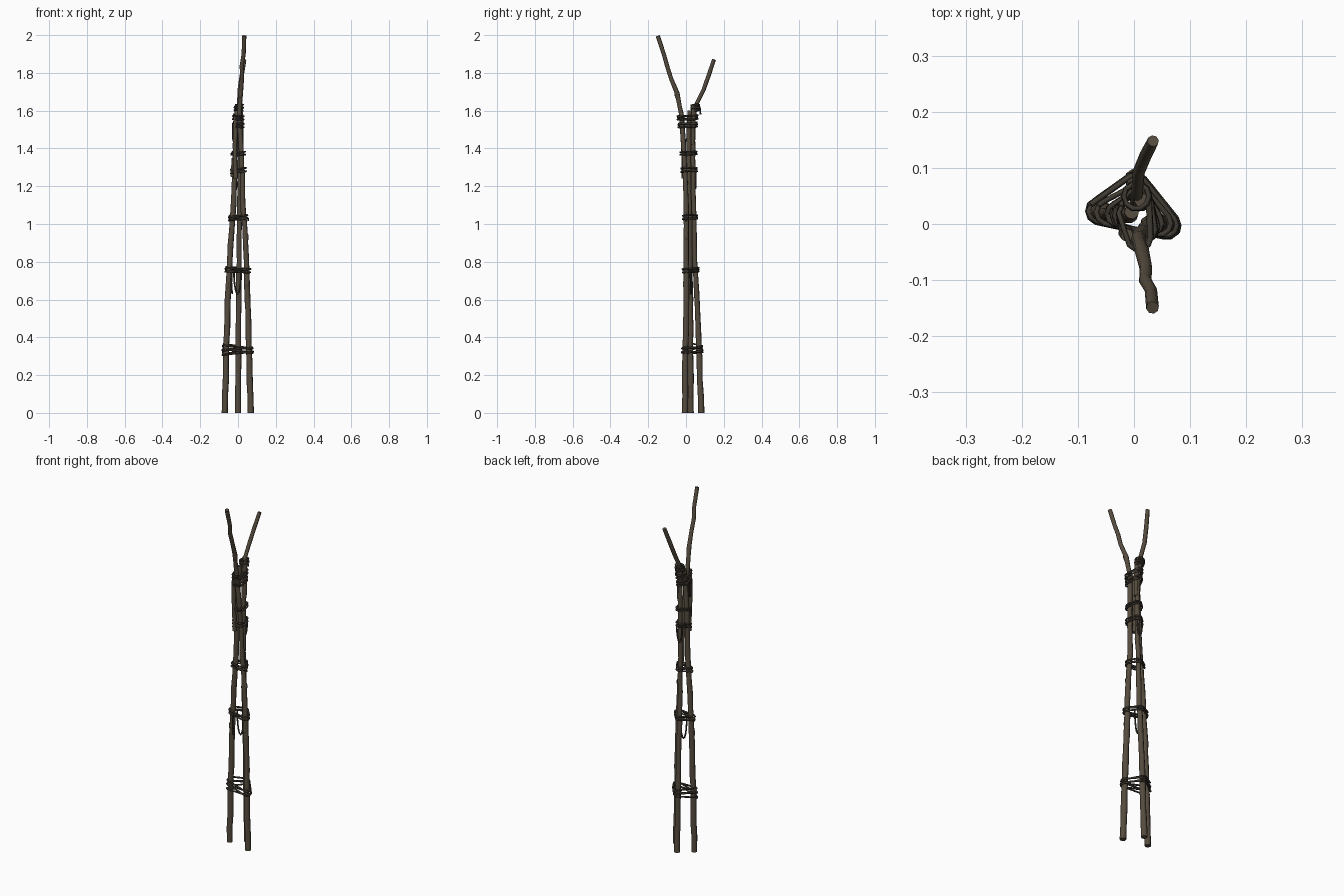
import bpy, bmesh, math, random
from mathutils import Vector

if "Cube" in bpy.data.objects:
    bpy.data.objects.remove(bpy.data.objects["Cube"])

random.seed(4)


def material(name, rgb):
    m = bpy.data.materials.new(name)
    m.diffuse_color = (*rgb, 1)
    m.use_nodes = True
    m.node_tree.nodes["Principled BSDF"].inputs["Base Color"].default_value = m.diffuse_color
    return m


BARK = material("brown bark", (0.092, 0.072, 0.049))
CORD = material("dark cord", (0.050, 0.042, 0.032))


def tube(name, pts, radii, sides, mat):
    """Sweep a polygon along a path and cap both ends."""
    pts = [Vector(p) for p in pts]
    bm = bmesh.new()
    rings, n = [], None
    for i, p in enumerate(pts):
        t = (pts[min(i + 1, len(pts) - 1)] - pts[max(i - 1, 0)]).normalized()
        if n is None:
            n = Vector((1, 0.2, 0)) if abs(t.z) > 0.7 else Vector((0, 0, 1))
        n = (n - t * n.dot(t)).normalized()
        b = t.cross(n)
        ring = []
        for k in range(sides):
            a = math.tau * k / sides
            v = p + (n * math.cos(a) + b * math.sin(a)) * radii[i]
            v.z = max(v.z, 0)
            ring.append(bm.verts.new(v))
        rings.append(ring)
    for r0, r1 in zip(rings, rings[1:]):
        for k in range(sides):
            j = (k + 1) % sides
            bm.faces.new((r0[k], r0[j], r1[j], r1[k])).smooth = True
    caps = [bm.faces.new(rings[0][::-1]), bm.faces.new(rings[-1])]
    bmesh.ops.recalc_face_normals(bm, faces=bm.faces)
    for e in {e for f in caps for e in f.edges}:
        e.smooth = False
    me = bpy.data.meshes.new(name)
    bm.to_mesh(me)
    bm.free()
    me.materials.append(mat)
    ob = bpy.data.objects.new(name, me)
    bpy.context.collection.objects.link(ob)
    return ob


def at(path, z):
    """Centre of a stick at height z."""
    for a, b in zip(path, path[1:]):
        if z <= b[2]:
            return Vector(a).lerp(Vector(b), (z - a[2]) / (b[2] - a[2]))
    return Vector(path[-1])


def stick(name, path, r0, r1):
    """Slightly knobbly tapered stick along a path."""
    z0, z1 = path[0][2], path[-1][2]
    zs = {p[2] for p in path}
    for i in range(1, int((z1 - z0) / 0.09)):
        z = z0 + i * 0.09
        if min(abs(z - q) for q in zs) > 0.035:
            zs.add(z)
    zs = sorted(zs)
    pts, radii = [], []
    for z in zs:
        j = 0 if z in (z0, z1) else 0.0018
        pts.append(at(path, z) + Vector((random.uniform(-j, j), random.uniform(-j, j), 0)))
        radii.append((r0 + (r1 - r0) * (z - z0) / (z1 - z0)) * random.uniform(0.95, 1.08))
    return tube(name, pts, radii, 8, BARK)


# Three long sticks; two of them spread into the fork at the top
LEFT = [(-0.07, 0.025, 0), (-0.055, 0.022, 0.6), (-0.04, 0.02, 0.88), (-0.025, 0.017, 1.1),
        (-0.017, 0.014, 1.3), (-0.009, 0.016, 1.5), (-0.004, 0.022, 1.6)]
RIGHT = [(0.068, -0.006, 0), (0.051, 0.0, 0.6), (0.041, 0.002, 0.88), (0.027, 0.002, 1.1),
         (0.021, -0.006, 1.3), (0.014, -0.014, 1.45), (0.008, -0.026, 1.58), (0.014, -0.045, 1.69),
         (0.02, -0.079, 1.77), (0.021, -0.1, 1.84), (0.031, -0.119, 1.9), (0.033, -0.149, 1.996)]
BACK = [(0.0, 0.081, 0), (0.002, 0.062, 0.5), (0.005, 0.046, 0.8), (0.008, 0.04, 1.1),
        (0.01, 0.037, 1.4), (0.006, 0.04, 1.56), (0.004, 0.052, 1.63), (0.009, 0.092, 1.71),
        (0.022, 0.12, 1.79), (0.034, 0.148, 1.87)]
STICKS = (LEFT, RIGHT, BACK)
stick("left_stick", LEFT, 0.0165, 0.0135)
stick("right_forked_stick", RIGHT, 0.017, 0.0112)
stick("back_forked_stick", BACK, 0.016, 0.0105)

# Short splints tied against the upper part
stick("front_splint", [(-0.012, -0.013, 1.24), (-0.016, -0.014, 1.35), (-0.012, -0.02, 1.57)], 0.012, 0.011)
stick("left_splint", [(-0.030, 0.006, 1.25), (-0.026, 0.004, 1.35)], 0.009, 0.007)
stick("back_stub", [(0.018, 0.036, 1.42), (0.014, 0.042, 1.63)], 0.011, 0.013)

# Small knots on the bark
for i, (path, z, d) in enumerate([(RIGHT, 0.93, (0.008, 0, 0)), (LEFT, 0.67, (-0.004, -0.008, 0)),
                                  (RIGHT, 0.68, (0, -0.007, 0)), (RIGHT, 1.69, (0, -0.006, 0))]):
    c = at(path, z) + Vector(d)
    tube(f"bark_knot_{i}", [c + Vector((0, 0, h)) for h in (-0.025, -0.006, 0.01, 0.022)],
         [0.005, 0.011, 0.011, 0.005], 6, BARK)


def hull(points):
    """Convex outline in plan, anticlockwise."""
    points = sorted(points)

    def half(seq):
        out = []
        for p in seq:
            while len(out) > 1 and ((out[-1][0] - out[-2][0]) * (p[1] - out[-2][1])
                                    - (out[-1][1] - out[-2][1]) * (p[0] - out[-2][0])) <= 0:
                out.pop()
            out.append(p)
        return out[:-1]
    return half(points) + half(points[::-1])


def wrap(name, z, turns, pitch, tilt, paths=STICKS, r=0.018, cord=0.0048):
    """Cord wound tightly round the given sticks."""
    pts = []
    for t in range(turns):
        lean = tilt * (1 if t % 2 else -0.6)
        grow = r + random.uniform(0, 0.004)
        ring = hull([(c.x + grow * math.cos(a), c.y + grow * math.sin(a))
                     for c in (at(p, z) for p in paths)
                     for a in (math.tau * k / 10 for k in range(10))])
        for i, (x, y) in enumerate(ring):
            h = z + pitch * (t + i / len(ring) - turns / 2) + lean * x / 0.07
            pts.append((x, y, h))
    tube(name, pts, [cord] * len(pts), 6, CORD)


# Lashings from the feet up
wrap("foot_lashing", 0.335, 4, 0.011, -0.010)
wrap("lower_lashing", 0.757, 3, 0.009, 0.006)
wrap("middle_lashing", 1.035, 3, 0.009, -0.008)
wrap("upper_lashing", 1.285, 3, 0.009, -0.010)
wrap("neck_lashing", 1.375, 2, 0.010, 0.006)
wrap("fork_lashing_low", 1.525, 3, 0.010, 0.010)
wrap("fork_lashing_high", 1.565, 3, 0.009, 0.012)
wrap("fork_knot", 1.615, 4, 0.009, 0.010, (BACK,), 0.020)


def cord(name, pts, r=0.0045):
    tube(name, pts, [r] * len(pts), 6, CORD)


def loop(name, a, b, drop):
    """Slack cord hanging between two points."""
    a, b = Vector(a), Vector(b)
    cord(name, [a.lerp(b, (1 - math.cos(math.pi * i / 10)) / 2)
                - Vector((0, 0, drop * math.sin(math.pi * i / 10))) for i in range(11)])


# Slack loops and loose ends
loop("lower_hanging_loop", (-0.022, 0.024, 0.76), (0.018, 0.028, 0.76), 0.13)
loop("upper_hanging_loop", (-0.012, 0.05, 1.28), (0.022, 0.052, 1.28), 0.09)
loop("fork_hanging_loop", (-0.022, -0.014, 1.53), (-0.028, 0.012, 1.53), 0.09)
cord("lower_loose_end", [(-0.032, 0.003, 0.76), (-0.035, 0.001, 0.69), (-0.031, 0.004, 0.63)])
cord("fork_loose_end", [(0.008, 0.062, 1.62), (0.01, 0.074, 1.615), (0.01, 0.077, 1.58)])
cord("side_loose_end", [(0.04, 0.002, 1.04), (0.053, 0.0, 1.03), (0.055, 0.0, 1.015)])
